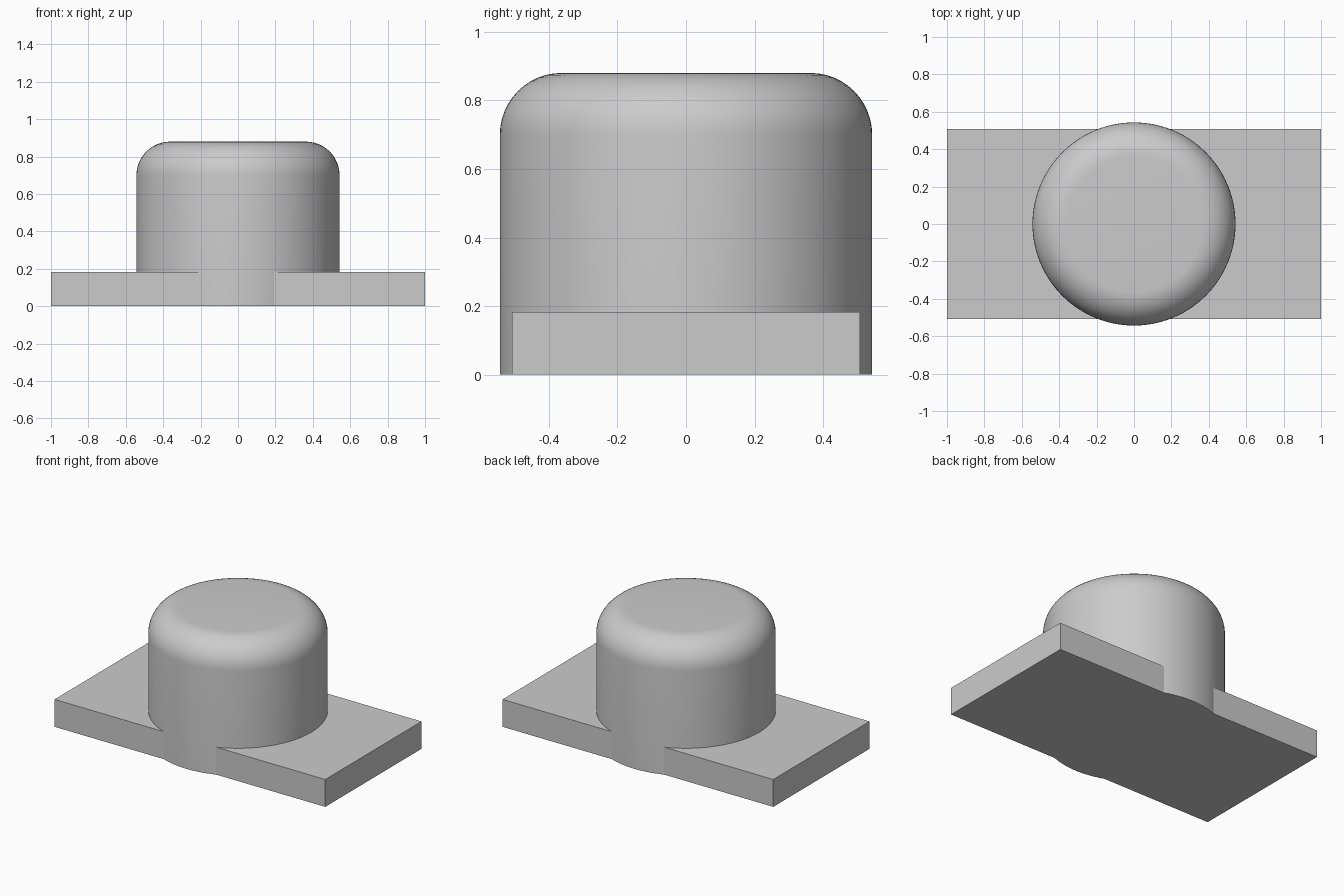
import bpy
import bmesh
from math import cos, sin, pi, radians

cube = bpy.data.objects.get("Cube")
if cube:
    bpy.data.objects.remove(cube, do_unlink=True)

GREY = (0.6, 0.6, 0.6, 1)
mat = bpy.data.materials.new("plain_grey")
mat.use_nodes = True
mat.diffuse_color = GREY
mat.node_tree.nodes["Principled BSDF"].inputs["Base Color"].default_value = GREY


def add_object(name, bm):
    bmesh.ops.recalc_face_normals(bm, faces=bm.faces)
    mesh = bpy.data.meshes.new(name)
    bm.to_mesh(mesh)
    bm.free()
    mesh.materials.append(mat)
    obj = bpy.data.objects.new(name, mesh)
    bpy.context.collection.objects.link(obj)
    return obj


# Flat rectangular base plate
LENGTH, DEPTH, THICK = 2.0, 1.015, 0.183
bm = bmesh.new()
bmesh.ops.create_cube(bm, size=1)
bmesh.ops.scale(bm, vec=(LENGTH, DEPTH, THICK), verts=bm.verts)
bmesh.ops.translate(bm, vec=(0, 0, THICK / 2), verts=bm.verts)
add_object("base_plate", bm)

# Round knob: straight wall with a quarter-round top edge, turned about z
RADIUS, HEIGHT, FILLET, SIDES, STEPS = 0.543, 0.88, 0.18, 96, 12
arc = [i * pi / 2 / STEPS for i in range(STEPS + 1)]
profile = [(RADIUS, 0)] + [
    (RADIUS - FILLET + FILLET * cos(a), HEIGHT - FILLET + FILLET * sin(a)) for a in arc
]
bm = bmesh.new()
rings = [
    [bm.verts.new((r * cos(2 * pi * k / SIDES), r * sin(2 * pi * k / SIDES), z))
     for k in range(SIDES)]
    for r, z in profile
]
for low, high in zip(rings, rings[1:]):
    for k in range(SIDES):
        n = (k + 1) % SIDES
        bm.faces.new((low[k], low[n], high[n], high[k]))
bm.faces.new(rings[0])
bm.faces.new(rings[-1])
knob = add_object("round_knob", bm)

# Smooth the curved wall, keep the bottom rim sharp
bpy.ops.object.select_all(action="DESELECT")
knob.select_set(True)
bpy.context.view_layer.objects.active = knob
bpy.ops.object.shade_smooth_by_angle(angle=radians(30))
